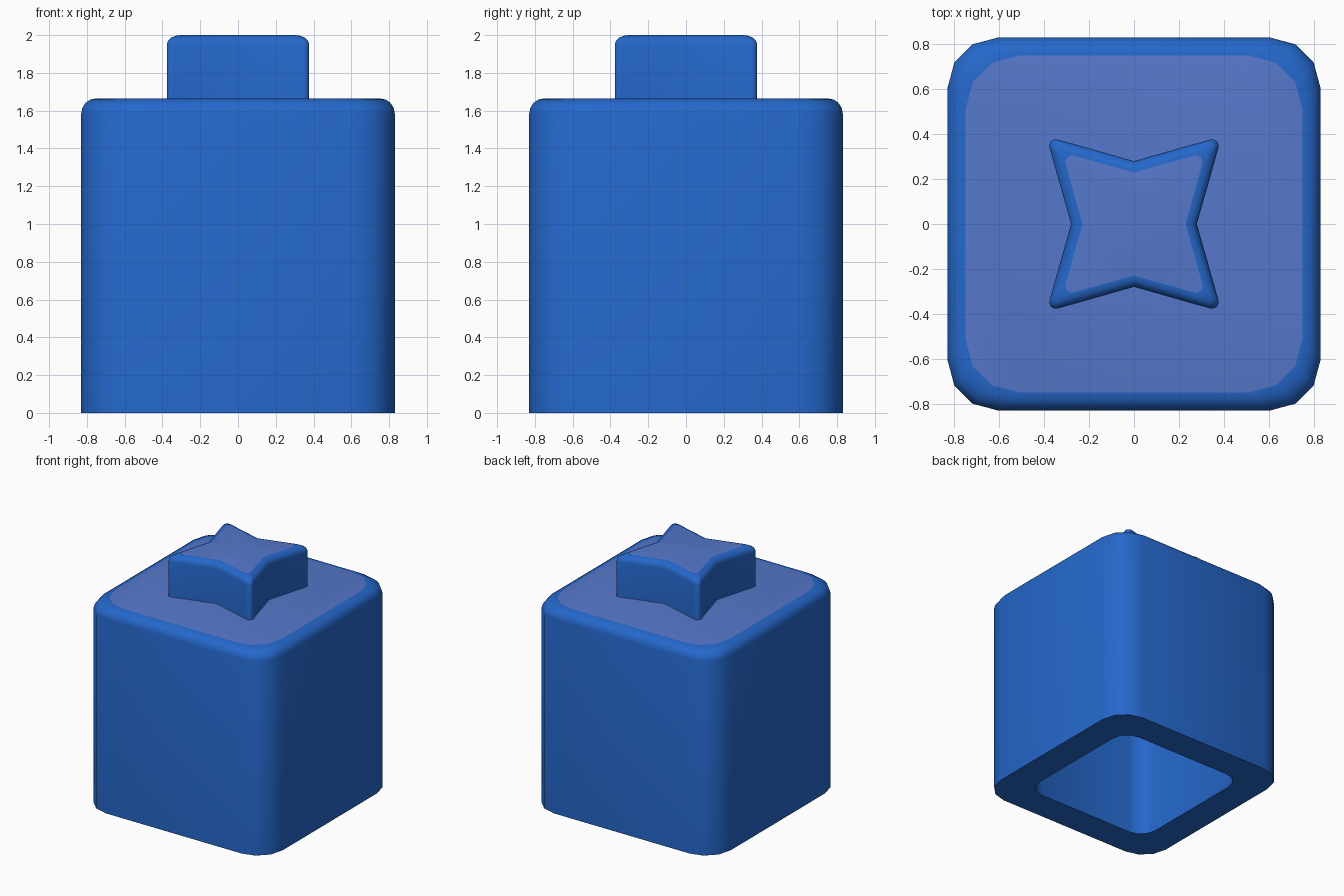
import bpy, bmesh
from math import sin, cos, radians, pi

old = bpy.data.objects.get("Cube")
if old:
    bpy.data.objects.remove(old, do_unlink=True)


def make_material(name, rgb):
    mat = bpy.data.materials.new(name)
    mat.use_nodes = True
    mat.diffuse_color = (*rgb, 1)
    mat.node_tree.nodes["Principled BSDF"].inputs["Base Color"].default_value = (*rgb, 1)
    return mat


blue = make_material("blue", (0.018, 0.138, 0.60))
pale_blue = make_material("pale blue", (0.093, 0.188, 0.60))


def turn(quarter):
    """Rotate one corner's points into each of the four quadrants."""
    pts = []
    for k in range(4):
        c, s = round(cos(k * pi / 2)), round(sin(k * pi / 2))
        pts += [(x * c - y * s, x * s + y * c) for x, y in quarter]
    return pts


def arc(centre, radius, start, end, steps):
    angles = [radians(start + (end - start) * i / steps) for i in range(steps + 1)]
    return [(centre + radius * cos(a), centre + radius * sin(a)) for a in angles]


def rounded_square(half, radius):
    return turn(arc(half - radius, radius, 0, 90, 3))


def star(tip, notch, radius=0.03):
    return turn(arc(tip - radius * 1.41, radius, -15, 105, 4) + [(0, notch)])


def loft(name, rings):
    """Skin (outline, z) rings, cap both ends, and colour the top cap."""
    bm = bmesh.new()
    loops = [[bm.verts.new((x, y, z)) for x, y in outline] for outline, z in rings]
    for a, b in zip(loops, loops[1:]):
        for i in range(len(a)):
            j = (i + 1) % len(a)
            bm.faces.new((a[i], a[j], b[j], b[i]))
    bm.faces.new(loops[0][::-1])
    top = bm.faces.new(loops[-1])
    top.material_index = 1
    bmesh.ops.recalc_face_normals(bm, faces=bm.faces)
    mesh = bpy.data.meshes.new(name)
    bm.to_mesh(mesh)
    bm.free()
    mesh.materials.append(blue)
    mesh.materials.append(pale_blue)
    obj = bpy.data.objects.new(name, mesh)
    bpy.context.collection.objects.link(obj)
    bpy.ops.object.select_all(action="DESELECT")
    obj.select_set(True)
    bpy.context.view_layer.objects.active = obj
    bpy.ops.object.shade_smooth_by_angle(angle=radians(45))


def rounded_edge(steps=4):
    """Inward and upward fractions along a quarter-round edge."""
    for i in range(steps + 1):
        a = i / steps * pi / 2
        yield 1 - cos(a), sin(a)


# Hollow block: cavity ceiling, cavity rim, outer rim, then the rounded top
cavity = rounded_square(0.58, 0.14)
block = [(cavity, 1.42), (cavity, 0), (rounded_square(0.83, 0.22), 0)]
for inward, up in rounded_edge():
    block.append((rounded_square(0.83 - 0.08 * inward, 0.22 + 0.015 * inward),
                  1.585 + 0.08 * up))
loft("block", block)

# Four-pointed star stud with a rounded top edge, sunk slightly into the block
stud = [(star(0.39, 0.28), 1.6)]
for inward, up in rounded_edge():
    stud.append((star(0.39 - 0.072 * inward, 0.28 - 0.05 * inward), 1.95 + 0.05 * up))
loft("star_stud", stud)
